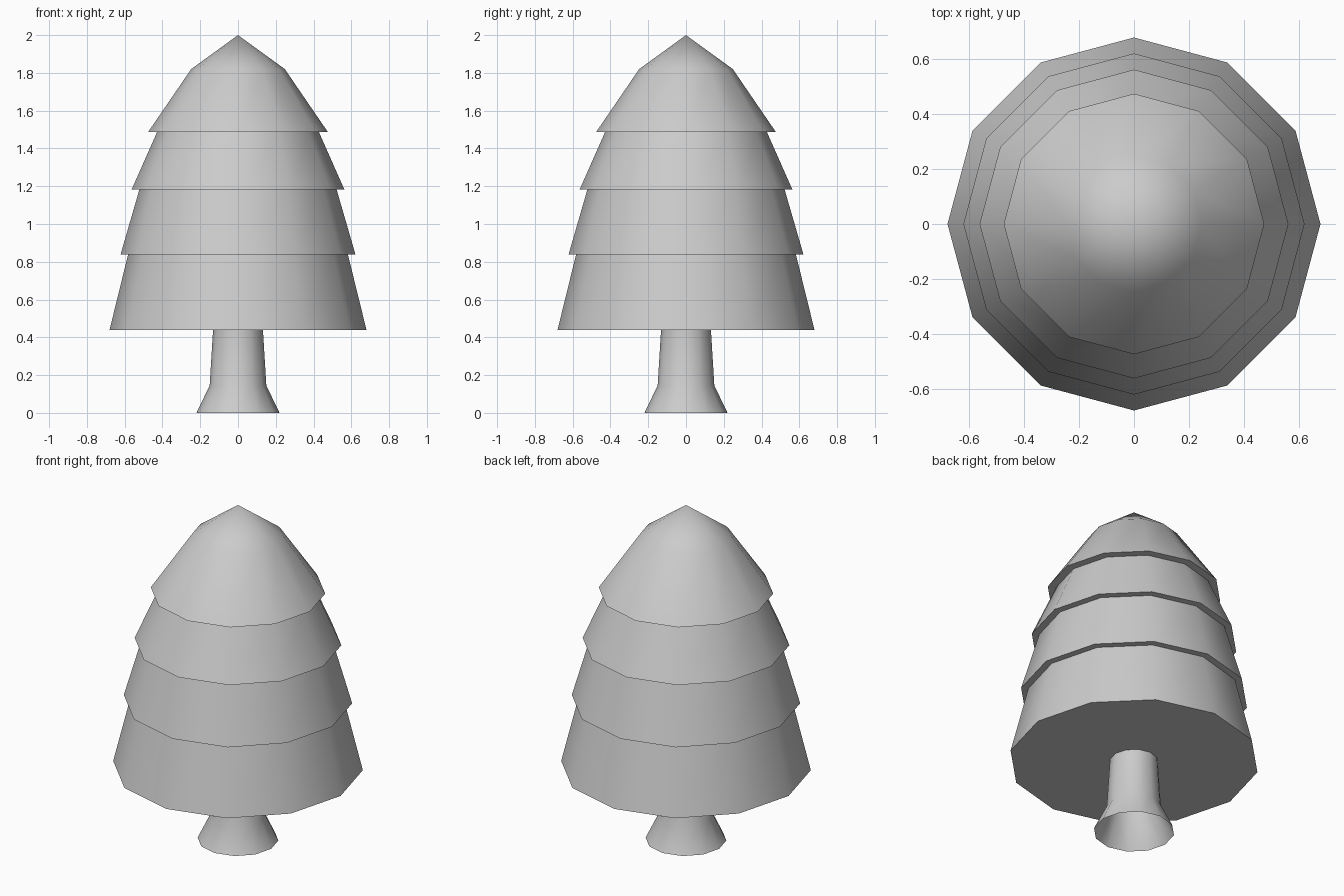
import bpy, bmesh, math

if "Cube" in bpy.data.objects:
    bpy.data.objects.remove(bpy.data.objects["Cube"])

SIDES = 12


def lathe(name, profile):
    """Spin a (radius, z) profile, listed bottom to top, around the z axis."""
    bm = bmesh.new()
    rings = []
    for r, z in profile:
        if r == 0:
            rings.append([bm.verts.new((0, 0, z))] * SIDES)
        else:
            rings.append([bm.verts.new((r * math.cos(2 * math.pi * k / SIDES),
                                        r * math.sin(2 * math.pi * k / SIDES), z))
                          for k in range(SIDES)])
    for low, high in zip(rings, rings[1:]):
        for k in range(SIDES):
            n = (k + 1) % SIDES
            corners = dict.fromkeys([low[k], low[n], high[n], high[k]])
            bm.faces.new(list(corners))
    mesh = bpy.data.meshes.new(name)
    bm.to_mesh(mesh)
    bm.free()
    obj = bpy.data.objects.new(name, mesh)
    bpy.context.collection.objects.link(obj)
    bpy.ops.object.select_all(action='DESELECT')
    obj.select_set(True)
    bpy.context.view_layer.objects.active = obj
    bpy.ops.object.shade_smooth_by_angle(angle=math.radians(40))
    return obj


# Flared trunk, open at the base
lathe("trunk", [(0.22, 0), (0.15, 0.145), (0.132, 0.44)])

# Four stepped tiers of foliage with flat undersides and a blunt tip
lathe("foliage", [
    (0, 0.44), (0.68, 0.44), (0.582, 0.838),
    (0.622, 0.838), (0.522, 1.183),
    (0.563, 1.183), (0.428, 1.488),
    (0.475, 1.488), (0.248, 1.82), (0, 2.0),
])
